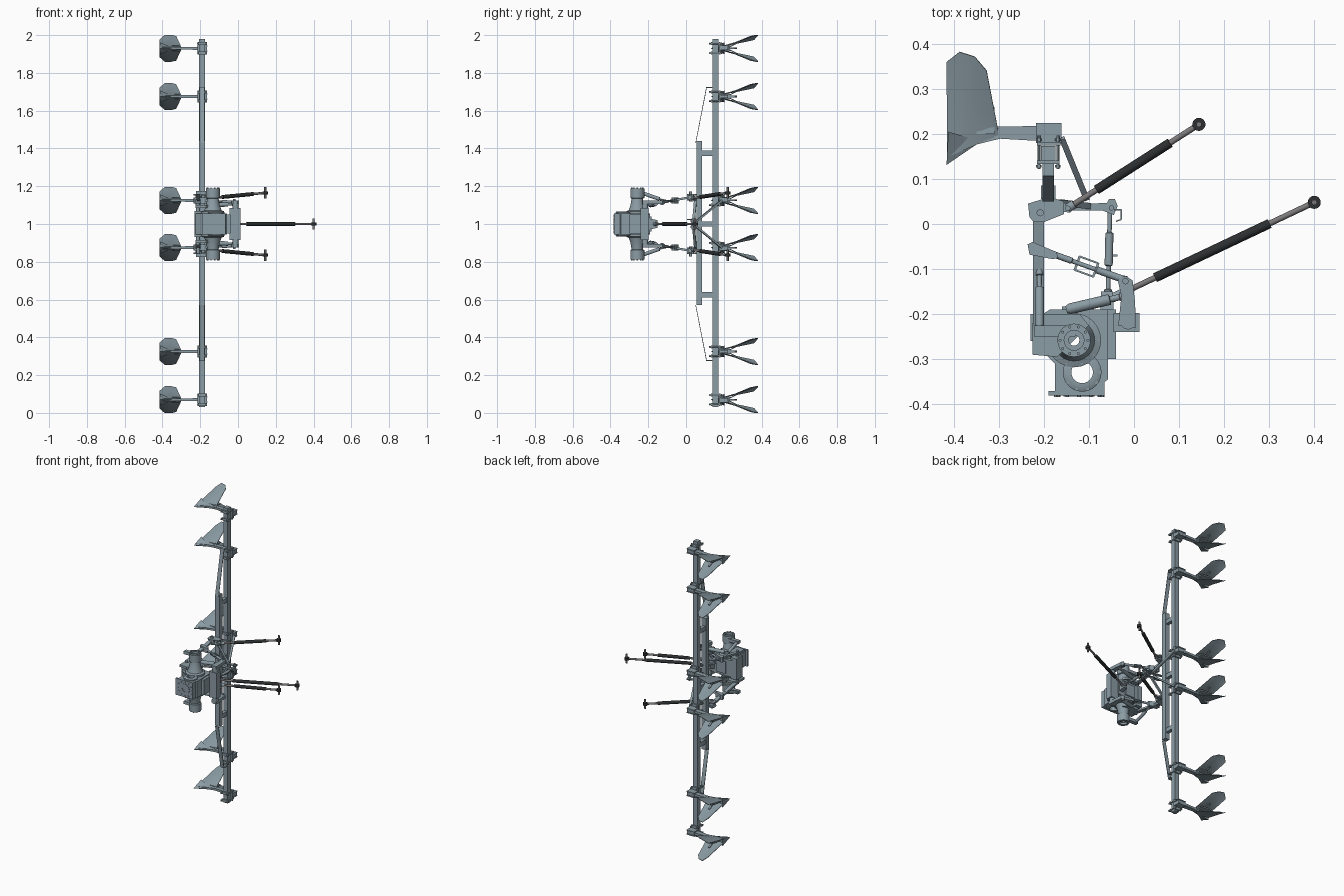
import bpy, bmesh, math
from mathutils import Vector as V

if "Cube" in bpy.data.objects:
    bpy.data.objects.remove(bpy.data.objects["Cube"])

C = 1.0  # mirror plane height


def colour(name, r, g, b):
    m = bpy.data.materials.new(name)
    m.diffuse_color = (r, g, b, 1)
    m.use_nodes = True
    m.node_tree.nodes["Principled BSDF"].inputs["Base Color"].default_value = m.diffuse_color
    return m


steel = colour("blue_grey_steel", .26, .335, .375)
dark = colour("black_sleeve", .025, .028, .03)
bare = colour("bare_rod", .2, .19, .19)


def smooth_by_angle(ob):
    bpy.ops.object.select_all(action='DESELECT')
    ob.select_set(True)
    bpy.context.view_layer.objects.active = ob
    bpy.ops.object.shade_smooth_by_angle(angle=math.radians(35))


def put(name, bm, smooth=False, mat=None):
    bmesh.ops.recalc_face_normals(bm, faces=bm.faces)
    me = bpy.data.meshes.new(name)
    bm.to_mesh(me)
    bm.free()
    ob = bpy.data.objects.new(name, me)
    bpy.context.collection.objects.link(ob)
    me.materials.append(mat or steel)
    if smooth:
        smooth_by_angle(ob)
    return ob


def frame(p, q):
    d = (q - p).normalized()
    up = V((0, 0, 1)) if abs(d.z) < 0.95 else V((1, 0, 0))
    u = (up - d * up.dot(d)).normalized()
    return d.cross(u), u


def beam(name, p, q, w, h, w2=None, h2=None):
    """Bar from p to q; h runs along z, w across; optional taper."""
    p, q = V(p), V(q)
    v, u = frame(p, q)
    bm = bmesh.new()
    rings = []
    for c, a, b in ((p, w, h), (q, w2 or w, h2 or h)):
        rings.append([bm.verts.new(c + v * a / 2 * i + u * b / 2 * j)
                      for i, j in ((-1, -1), (1, -1), (1, 1), (-1, 1))])
    for k in range(4):
        bm.faces.new((rings[0][k], rings[0][k - 1], rings[1][k - 1], rings[1][k]))
    bm.faces.new(rings[0])
    bm.faces.new(rings[1])
    return put(name, bm)


def box(name, x0, x1, y0, y1, z0, z1):
    return beam(name, ((x0 + x1) / 2, y0, (z0 + z1) / 2),
                ((x0 + x1) / 2, y1, (z0 + z1) / 2), x1 - x0, abs(z1 - z0))


def turned(name, p, q, prof, n=14, bored=False, mat=None):
    """Lathed part along p-q; prof is (fraction, radius)."""
    p, q = V(p), V(q)
    v, u = frame(p, q)
    bm = bmesh.new()
    rings = [[bm.verts.new(p.lerp(q, t) + (v * math.cos(2 * math.pi * k / n)
              + u * math.sin(2 * math.pi * k / n)) * r) for k in range(n)] for t, r in prof]
    pairs = list(zip(rings, rings[1:])) + ([(rings[-1], rings[0])] if bored else [])
    for a, b in pairs:
        for k in range(n):
            bm.faces.new((a[k], a[k - 1], b[k - 1], b[k]))
    if not bored:
        bm.faces.new(rings[0])
        bm.faces.new(rings[-1])
    return put(name, bm, True, mat)


def rod(name, p, q, r, n=14, mat=None):
    return turned(name, p, q, [(0, r), (1, r)], n, mat=mat)


def extrude(name, pts, vec):
    bm = bmesh.new()
    f = bm.faces.new([bm.verts.new(p) for p in pts])
    g = bmesh.ops.extrude_face_region(bm, geom=[f])["geom"]
    bmesh.ops.translate(bm, vec=vec, verts=[e for e in g if isinstance(e, bmesh.types.BMVert)])
    return put(name, bm)


def plate(name, pts, z0, z1):
    """xy outline extruded along z."""
    return extrude(name, [(x, y, z0) for x, y in pts], (0, 0, z1 - z0))


# Tool bar, secondary bar, spacers and thin side straps
box("main_bar", -.206, -.174, .141, .173, .03, 1.98)
box("front_bar", -.206, -.174, .055, .085, .57, 1.44)
for z in (C - .375, C, C + .375):
    box("bar_spacer", -.202, -.178, .083, .143, z - .014, z + .014)
for s in (1, -1):
    extrude("side_strap", [(-.203, y, C + s * z) for y, z in
            ((.053, .43), (.11, .72), (.145, .72), (.145, .724), (.107, .724), (.05, .43))], (.026, 0, 0))

# Ridgers: clamp, shank, two mouldboards and a share
stations = [(-.415, .148, .36, .045), (-.387, .16, .382, .07), (-.353, .175, .371, .07),
            (-.327, .187, .34, .064), (-.302, .195, .21, .01)]
for zc in [C + s * o for o in (.93, .675, .125) for s in (1, -1)]:
    box("clamp_rear", -.215, -.163, .18, .222, zc - .009, zc + .009)
    box("clamp_rear_plate", -.215, -.163, .174, .182, zc - .033, zc + .033)
    for s in (1, -1):
        box("clamp_front_strip", -.215, -.165, .133, .141, zc + s * .017, zc + s * .033)
        for x in (-.211, -.169):
            rod("clamp_bolt", (x, .122, zc + s * .025), (x, .196, zc + s * .025), .0035, 8)
            for y in (.125, .184):
                rod("clamp_nut", (x, y, zc + s * .025), (x, y + .006, zc + s * .025), .006, 6)
        box("clamp_cheek", -.217, -.161, .18, .224, zc + s * .011, zc + s * .016)
        # curved wing lofted over the stations
        bm = bmesh.new()
        g = [[bm.verts.new((x, y0 + (y1 - y0) * t, zc + s * (.005 + (ze - .005) * t ** 1.15)))
              for t in (0, .2, .4, .6, .8, 1)] for x, y0, y1, ze in stations]
        for a, b in zip(g, g[1:]):
            for k in range(5):
                bm.faces.new((a[k], a[k + 1], b[k + 1], b[k]))
        wing = put("wing", bm)
        m = wing.modifiers.new("thick", 'SOLIDIFY')
        m.thickness = .003
        m.offset = 0
        bpy.context.view_layer.objects.active = wing
        bpy.ops.object.modifier_apply(modifier=m.name)
        smooth_by_angle(wing)
        beam("wing_stay", (-.36, .215, zc), (-.36, .275, zc + s * .03), .012, .005)
        box("wing_lug", -.35, -.31, .20, .235, zc + s * .006, zc + s * .014)
    beam("shank", (-.17, .2, zc), (-.31, .203, zc), .036, .016, .026, .014)
    beam("shank_foot", (-.30, .203, zc), (-.41, .18, zc), .028, .012, .036, .012)
    plate("shank_web", [(-.40, .165), (-.31, .195), (-.31, .26), (-.38, .27)], zc - .004, zc + .004)
    # pointed share
    bm = bmesh.new()
    a = [bm.verts.new((x, y, zc + z)) for x, y, z in
         ((-.416, .131, 0), (-.412, .205, .032), (-.412, .205, -.032), (-.34, .183, 0))]
    for i in ((0, 1, 2), (0, 1, 3), (0, 2, 3), (1, 2, 3)):
        bm.faces.new([a[k] for k in i])
    put("share", bm)

# Hitch headstock
for s in (1, -1):
    for o in (.128, .155):
        plate("hitch_plate", [(-.235, .045), (-.232, .015), (-.222, .004), (-.2, .004), (-.155, .022),
                              (-.155, .05), (-.175, .056), (-.178, .085), (-.202, .085), (-.204, .055)],
              C + s * o - .003, C + s * o + .003)
    rod("hitch_pin", (-.208, .025, C + s * .118), (-.208, .025, C + s * .172), .008)
    rod("cylinder_pin", (-.147, .035, C + s * .12), (-.147, .035, C + s * .16), .006)
    beam("hitch_ear", (-.18, .04, C + s * .135), (-.14, .035, C + s * .135), .02, .006)
    beam("mast_stay", (-.105, .055, C + s * .015), (-.16, .19, C + s * .125), .013, .01)
    plate("mast_plate", [(-.2, .05), (-.16, .055), (-.1, .045), (-.06, .047), (-.055, .056), (-.043, .056),
                         (-.036, .04), (-.045, .02), (-.07, .03), (-.15, .03), (-.2, .056)],
          C + s * .012, C + s * .018)
    beam("mast_brace", (-.19, .05, C + s * .128), (-.1, .04, C + s * .015), .014, .01)
rod("mast_pin", (-.05, .036, C - .03), (-.05, .036, C + .03), .006)
for a, b in (((-.044, .032), (-.028, .032)), ((-.028, .032), (-.028, .01)), ((-.028, .01), (-.04, .006))):
    beam("pin_handle", (*a, C + .024), (*b, C + .024), .003, .003)

# Top link with turnbuckle
turned("top_link", (-.053, .045, C), (-.058, -.165, C),
       [(0, .009), (.08, .009), (.09, .005), (.3, .005), (.31, .009), (.65, .009), (.66, .005), (.9, .005),
        (.91, .009), (1, .009)])
beam("top_link_handle", (-.057, -.07, C), (-.037, -.07, C), .005, .005)
beam("top_link_bracket", (-.06, -.15, C), (-.06, -.2, C), .026, .04, .03, .06)


# Extended rams with a black sleeve and an eye at the end
def ram(p, q, a, b):
    p, q = V(p), V(q)
    rod("ram_rod", p, q, .0065, mat=bare)
    rod("ram_sleeve", p.lerp(q, a), p.lerp(q, b), .0105, mat=dark)
    rod("ram_base", p, p.lerp(q, .05), .01)
    z = V((0, 0, 1))
    rod("ram_eye", q - z * .008, q + z * .008, .0145, 18, mat=dark)
    rod("ram_pin", q - z * .03, q + z * .03, .006, mat=bare)


ram((-.05, -.165, C), (.4, .048, C), .215, .78)
for s in (1, -1):
    ram((-.147, .035, C + s * .137), (.144, .221, C + s * .165), .22, .78)

# Gearbox housing with its cross bore
house = plate("gearbox", [(-.19, -.38), (-.065, -.38), (-.065, -.35), (-.058, -.345), (-.058, -.19),
                          (-.187, -.19), (-.225, -.215), (-.225, -.265), (-.19, -.295), (-.175, -.31),
                          (-.175, -.37), (-.19, -.37)], C - .055, C + .055)
cuts = [rod("bore", (-.133, -.258, C - .3), (-.133, -.258, C + .3), .012, 20),
        rod("bore", (-.115, -.329, C - .3), (-.115, -.329, C + .3), .024, 24)]
for c in cuts:
    m = house.modifiers.new("cut", 'BOOLEAN')
    m.operation = 'DIFFERENCE'
    m.object = c
    m.solver = 'EXACT'
    bpy.context.view_layer.objects.active = house
    bpy.ops.object.modifier_apply(modifier=m.name)
for c in cuts:
    bpy.data.objects.remove(c)
box("pto_case", -.16, -.09, -.2, -.183, C - .04, C + .04)
box("top_cover", -.06, -.04, -.3, -.19, C - .05, C + .05)
turned("input_ring", (-.122, -.383, C), (-.122, -.375, C), [(0, .018), (0, .034), (1, .034), (1, .018)], 20, True)
for k in range(12):
    a = k * math.pi / 6
    x, z = -.122 + .052 * math.cos(a), C + .047 * math.sin(a)
    rod("front_bolt", (x, -.384, z), (x, -.378, z), .004, 6)
box("drawbar_case", -.23, -.185, -.26, -.2, C - .07, C + .07)
rod("rockshaft", (-.013, -.217, C - .125), (-.013, -.217, C + .125), .017, 18)
box("rockshaft_case", -.045, .012, -.24, -.198, C - .085, C + .085)

for s in (1, -1):
    P = lambda x, y, z: (x, y, C + s * z)
    # Axle trumpet and bored covers
    turned("axle_tube", P(-.133, -.258, .05), P(-.133, -.258, .188),
           [(0, .012), (0, .06), (.12, .06), (.16, .046), (.35, .036), (.62, .03), (.64, .037),
            (1, .037), (1, .022), (.9, .022), (.9, .012)], 24, True)
    turned("bearing_cover", P(-.115, -.329, .052), P(-.115, -.329, .066),
           [(0, .024), (0, .043), (.7, .043), (1, .036), (1, .024)], 24, True)
    for k in range(10):
        a = k * math.pi / 5
        for cx, cy, r, z in ((-.133, -.258, .053, .064), (-.133, -.258, .031, .187), (-.115, -.329, .039, .06)):
            x, y = cx + r * math.cos(a), cy + r * math.sin(a)
            rod("bolt", P(x, y, z), P(x, y, z + .005), .0035, 6)
    plate("axle_bracket", [(-.225, -.29), (-.17, -.295), (-.1, -.225), (-.12, -.2), (-.2, -.2), (-.225, -.22)],
          C + s * .085, C + s * .1)
    # Lower link, lift arm, lift rod, lift cylinder and stabiliser
    rod("lower_link_eye", P(-.208, .025, .131), P(-.208, .025, .151), .017, 16)
    beam("lower_link", P(-.212, .02, .141), P(-.212, -.235, .095), .025, .012)
    rod("lower_link_pivot", P(-.212, -.235, .06), P(-.212, -.235, .11), .01)
    turned("stabiliser", P(-.21, -.1, .118), P(-.21, -.235, .165),
           [(0, .008), (.1, .008), (.11, .005), (.3, .005), (.31, .01), (.9, .01), (1, .006)])
    box("stabiliser_lug", -.222, -.13, -.25, -.225, C + s * .155, C + s * .175)
    plate("lift_arm", [(-.035, -.225), (.005, -.23), (.002, -.17), (-.003, -.125), (-.02, -.115), (-.036, -.125),
                       (-.028, -.16)], C + s * .105, C + s * .125)
    plate("lift_fork", [(-.236, -.045), (-.225, -.04), (-.172, -.062), (-.168, -.075), (-.18, -.078),
                        (-.232, -.068)], C + s * .108, C + s * .14)
    turned("lift_rod", P(-.19, -.063, .124), P(-.018, -.125, .116),
           [(0, .007), (.3, .007), (.31, .005), (.6, .005), (.62, .008), (.95, .008), (1, .01)])
    for d in (.015, -.015):
        beam("lift_rod_handle", P(-.126 + d * .35, -.087 + d, .122), P(-.085 + d * .35, -.102 + d, .12), .004, .006)
    for x, y in ((-.126, -.087), (-.085, -.102)):
        beam("lift_rod_handle_end", P(x + .006, y + .016, .121), P(x - .006, y - .016, .121), .005, .006)
    rod("lift_pin", P(-.019, -.127, .1), P(-.019, -.127, .133), .007)
    turned("lift_cylinder", P(-.15, -.19, .1), P(-.022, -.16, .105),
           [(0, .008), (.06, .012), (.75, .012), (.76, .007), (.92, .007), (.93, .01), (1, .01)])
